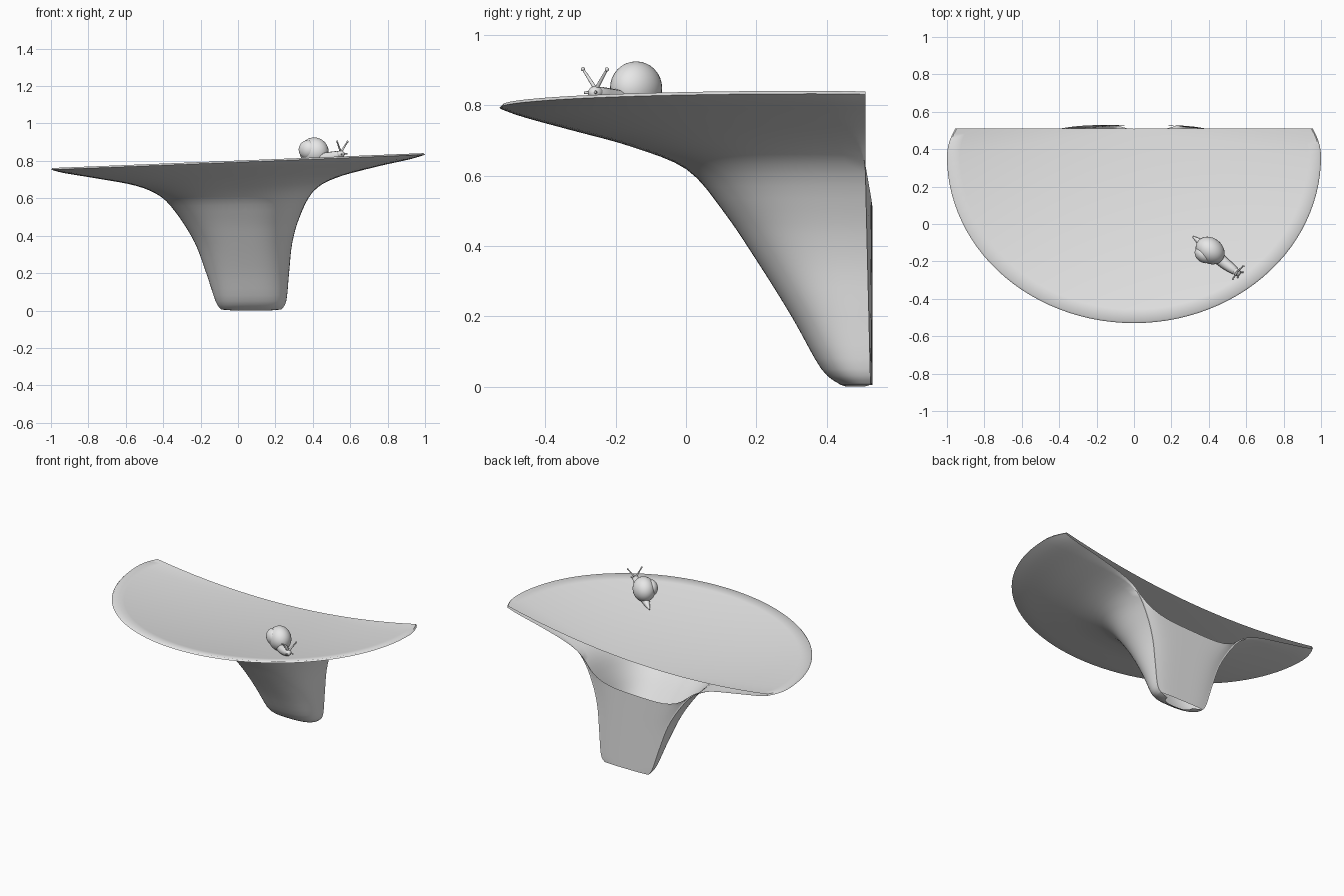
import bpy, bmesh, math
from mathutils import Vector

cube = bpy.data.objects.get("Cube")
if cube:
    bpy.data.objects.remove(cube, do_unlink=True)

grey = bpy.data.materials.new("light grey")
grey.use_nodes = True
grey.diffuse_color = (0.8, 0.8, 0.8, 1)
grey.node_tree.nodes["Principled BSDF"].inputs["Base Color"].default_value = (0.8, 0.8, 0.8, 1)

BACK, TILT, DIP = 0.51, 0.04, 0.09
SEGMENTS, OVER = 64, 0.3


def finish(bm, name, angle=40):
    bmesh.ops.recalc_face_normals(bm, faces=bm.faces)
    mesh = bpy.data.meshes.new(name)
    bm.to_mesh(mesh)
    bm.free()
    obj = bpy.data.objects.new(name, mesh)
    bpy.context.collection.objects.link(obj)
    mesh.materials.append(grey)
    bpy.ops.object.select_all(action="DESELECT")
    obj.select_set(True)
    bpy.context.view_layer.objects.active = obj
    bpy.ops.object.shade_smooth_by_angle(angle=math.radians(angle))
    return obj


def catmull(rows, steps):
    """Smooth a short list of rows into a longer one."""
    out = []
    for i in range(len(rows) - 1):
        a, b, c, d = (rows[min(max(i + k, 0), len(rows) - 1)] for k in (-1, 0, 1, 2))
        for j in range(steps):
            t = j / steps
            out.append([q + 0.5 * t * (r - p + t * (2 * p - 5 * q + 4 * r - s + t * (3 * (q - r) + s - p)))
                        for p, q, r, s in zip(a, b, c, d)])
    return out + [list(rows[-1])]


def signed_pow(v, p):
    return math.copysign(abs(v) ** p, v)


def ring(left, right, front, z):
    """D-shaped outline, open along the back."""
    flare = min(max((right - left - 0.8) / 1.2, 0), 1)
    back = BACK + 0.015 * max(0, 1 - z / 0.62)
    yc = back - 0.15 * flare
    power = 0.75 + 0.25 * flare
    pts = []
    for i in range(SEGMENTS + 1):
        t = -OVER + (math.pi + 2 * OVER) * i / SEGMENTS
        x = (left + right) / 2 + (right - left) / 2 * signed_pow(math.cos(t), power)
        s = math.sin(t)
        if s >= 0:
            y = yc - (yc - front) * s ** power
        else:
            y = yc + (back - yc) * -s / math.sin(OVER)
        tilt = TILT * x * min(1, max(0, (z - 0.5) / 0.15))
        pts.append(Vector((x, y, z + tilt)))
    return pts


def skin(bm, rows):
    verts = [[bm.verts.new(p) for p in row] for row in rows]
    for a, b in zip(verts, verts[1:]):
        for i in range(len(a) - 1):
            bm.faces.new((a[i], a[i + 1], b[i + 1], b[i]))


# Cap and stem: left, right, front and height of each level
levels = [(-0.09, 0.23, 0.44, 0.005), (-0.12, 0.258, 0.385, 0.05),
          (-0.17, 0.273, 0.3, 0.2), (-0.23, 0.29, 0.2, 0.36),
          (-0.315, 0.33, 0.105, 0.5), (-0.41, 0.4, 0.0, 0.62),
          (-0.54, 0.52, -0.16, 0.687), (-0.76, 0.73, -0.34, 0.737),
          (-0.93, 0.92, -0.47, 0.772), (-1.0, 1.0, -0.53, 0.793)]
outer = [ring(*row) for row in catmull(levels, 4)]
middle = Vector((0.07, 0.48, 0))
base = [middle + (p - middle) * 0.6 for p in outer[0]]
for p in base:
    p.z = 0

# Dished top sheet, shrinking towards the middle of the back edge
rim = outer[-1]
top = []
for i in range(17):
    s = max(0.992 * (1 - i / 16), 0.002)
    top.append([Vector((p.x * s, BACK + (p.y - BACK) * s,
                        0.803 + TILT * p.x * s - DIP * (1 - s * s))) for p in rim])

bm = bmesh.new()
skin(bm, [base] + outer + top)
finish(bm, "mushroom_cap_and_stem", 60)

# Back wall of the stem, with a sagging upper edge below the open gap
wall = []
wall_rows = outer[:21]
for k, row in enumerate(wall_rows):
    a, b = row[0], row[-1]
    line = []
    for i in range(17):
        f = i / 16
        p = a.lerp(b, f)
        mid = 1 - (2 * f - 1) ** 4
        height = k / (len(wall_rows) - 1)
        p.z -= 0.11 * mid * height ** 3
        p.y += (0.53 - p.y) * mid
        line.append(p)
    wall.append(line)
bm = bmesh.new()
skin(bm, wall)
finish(bm, "stem_back_wall")


# Snail
def ball(name, centre, size, turn=0):
    bpy.ops.mesh.primitive_uv_sphere_add(segments=32, ring_count=16, location=centre, rotation=(0, 0, turn))
    obj = bpy.context.object
    obj.name = name
    obj.scale = size
    obj.data.materials.append(grey)
    bpy.ops.object.shade_smooth()
    return obj


def tube(name, points, radii):
    curve = bpy.data.curves.new(name, "CURVE")
    curve.dimensions = "3D"
    curve.bevel_depth = 1
    curve.bevel_resolution = 4
    curve.use_fill_caps = True
    spline = curve.splines.new("NURBS")
    spline.points.add(len(points) - 1)
    for point, co, radius in zip(spline.points, points, radii):
        point.co = (*co, 1)
        point.radius = radius
    spline.use_endpoint_u = True
    spline.order_u = 3
    curve.materials.append(grey)
    bpy.context.collection.objects.link(bpy.data.objects.new(name, curve))


heading = math.atan2(-0.62, 0.78)
ball("snail_shell", (0.407, -0.142, 0.849), (0.083, 0.068, 0.076), heading)
ball("snail_shell_whorl", (0.372, -0.165, 0.86), (0.052, 0.04, 0.05), heading)
tube("snail_body",
     [(0.315, -0.068, 0.767), (0.36, -0.1, 0.785), (0.42, -0.155, 0.805),
      (0.49, -0.215, 0.818), (0.54, -0.25, 0.832), (0.56, -0.267, 0.836)],
     [0.004, 0.022, 0.034, 0.03, 0.023, 0.012])
ball("snail_head", (0.548, -0.257, 0.836), (0.023, 0.02, 0.019), heading)

# Eye stalks with eyes, and the short feelers
for side, tip in (("left", (0.585, -0.225, 0.902)), ("right", (0.53, -0.293, 0.903))):
    root = Vector((0.55, -0.256, 0.845))
    tube(side + "_eye_stalk", [root, root.lerp(Vector(tip), 0.5), tip], [0.006, 0.0045, 0.0035])
    ball(side + "_eye", tip, (0.006, 0.006, 0.006))
for side, tip in (("left", (0.585, -0.258, 0.838)), ("right", (0.556, -0.29, 0.836))):
    root = Vector((0.55, -0.256, 0.836))
    tube(side + "_feeler", [root, root.lerp(Vector(tip), 0.5), tip], [0.006, 0.005, 0.0035])
